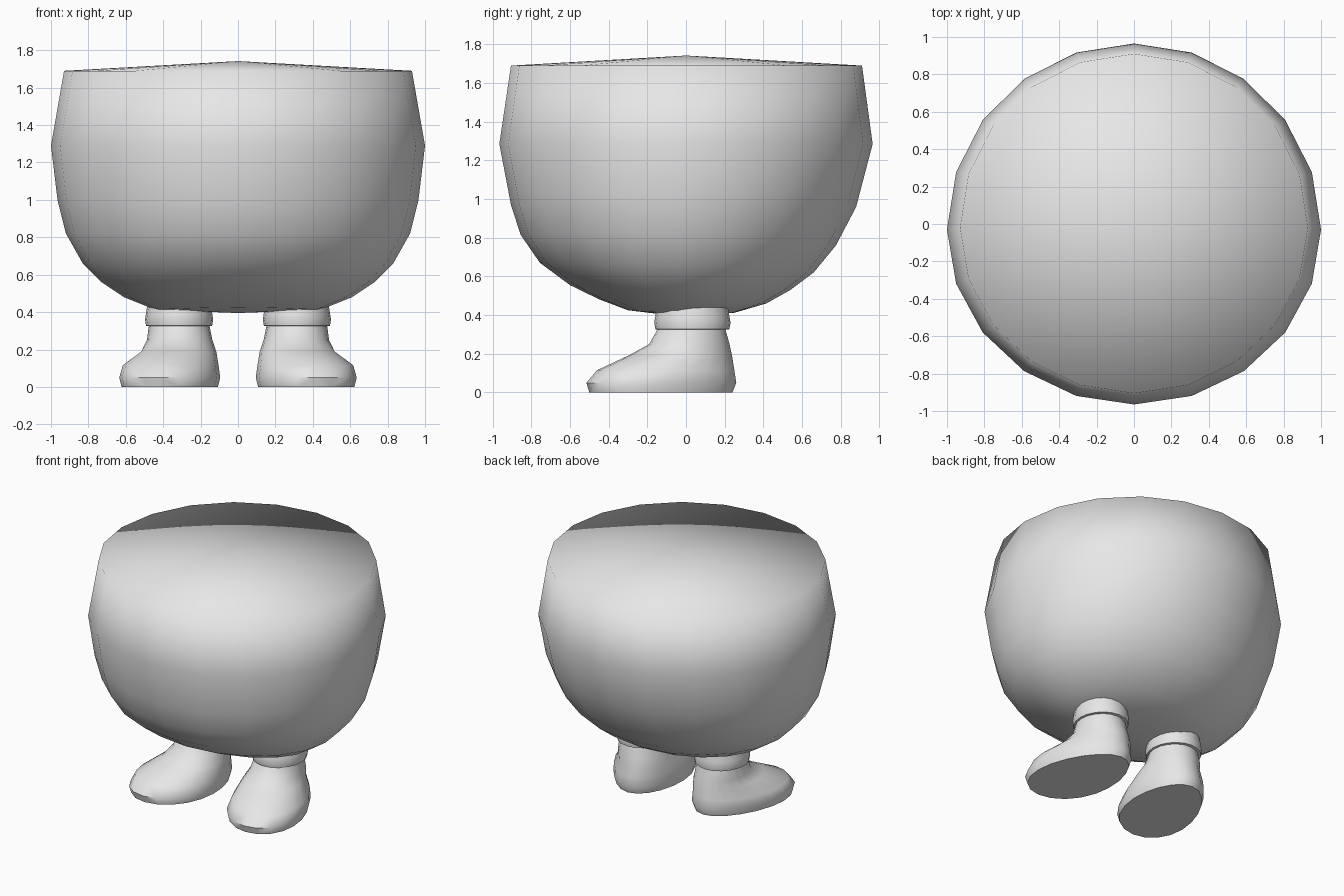
import bpy, bmesh, math

if "Cube" in bpy.data.objects:
    bpy.data.objects.remove(bpy.data.objects["Cube"])

grey = bpy.data.materials.new("light grey")
grey.diffuse_color = (0.8, 0.8, 0.8, 1)
grey.use_nodes = True
grey.node_tree.nodes["Principled BSDF"].inputs["Base Color"].default_value = grey.diffuse_color


def loft(name, rings, bottom=None, top=None, angle=None):
    """Skin stacked rings of points (bottom to top); close ends with a pole or a flat face."""
    bm = bmesh.new()
    loops = [[bm.verts.new(p) for p in ring] for ring in rings]
    n = len(loops[0])
    for low, high in zip(loops, loops[1:]):
        for i in range(n):
            j = (i + 1) % n
            bm.faces.new((low[i], low[j], high[j], high[i]))
    for loop, pole in ((loops[0], bottom), (loops[-1], top)):
        if pole:
            tip = bm.verts.new(pole)
            for i in range(n):
                bm.faces.new((loop[i], loop[(i + 1) % n], tip))
        else:
            bm.faces.new(loop)
    bmesh.ops.recalc_face_normals(bm, faces=bm.faces)
    mesh = bpy.data.meshes.new(name)
    bm.to_mesh(mesh)
    bm.free()
    mesh.materials.append(grey)
    obj = bpy.data.objects.new(name, mesh)
    bpy.context.collection.objects.link(obj)
    if angle is None:
        mesh.shade_smooth()
    else:
        bpy.ops.object.select_all(action='DESELECT')
        obj.select_set(True)
        bpy.context.view_layer.objects.active = obj
        bpy.ops.object.shade_smooth_by_angle(angle=math.radians(angle))
    return obj


def body_ring(rx, z_side, y_front, z_front, y_back, z_back, yc):
    """Ring with its own depth and height at the front, sides and back."""
    pts = []
    for k in range(20):
        a = math.tau * k / 20
        c, s = math.cos(a), math.sin(a)
        y_end, z_end = (y_back, z_back) if s > 0 else (y_front, z_front)
        pts.append((rx * c, yc + (y_end - yc) * abs(s), z_side + (z_end - z_side) * s * s))
    return pts


# Round body: soft all over, with a shallow cone on top
body = [
    (0.44, 0.412, -0.30, 0.425, 0.25, 0.412, -0.04),
    (0.61, 0.48, -0.45, 0.482, 0.415, 0.46, -0.03),
    (0.73, 0.56, -0.60, 0.555, 0.54, 0.53, -0.03),
    (0.83, 0.66, -0.755, 0.67, 0.66, 0.62, -0.03),
    (0.92, 0.82, -0.855, 0.815, 0.775, 0.76, -0.03),
    (0.965, 1.00, -0.905, 0.97, 0.88, 0.96, -0.03),
    (1.0, 1.29, -0.965, 1.285, 0.965, 1.285, -0.03),
    (0.93, 1.69, -0.905, 1.69, 0.91, 1.69, -0.02),
]
loft("body", [body_ring(*r) for r in body], (0, -0.05, 0.395), (0, 0, 1.742))

# Boots: z, toe y, heel y, half width, centre x, toe flare
boot = [
    (0.0, -0.50, 0.24, 0.25, 0.335, 0.15),
    (0.05, -0.515, 0.26, 0.262, 0.335, 0.15),
    (0.115, -0.46, 0.25, 0.25, 0.335, 0.13),
    (0.19, -0.30, 0.238, 0.20, 0.312, 0.06),
    (0.25, -0.19, 0.225, 0.175, 0.312, 0.0),
    (0.34, -0.14, 0.20, 0.16, 0.315, 0.0),
]
# Ankle cuffs: z, radius
cuff = [(0.325, 0.165), (0.327, 0.182), (0.36, 0.188), (0.39, 0.183), (0.44, 0.175)]


def boot_ring(side, z, toe, heel, w, cx, flare):
    pts = []
    yc, ry = (toe + heel) / 2, (heel - toe) / 2
    for k in range(20):
        a = math.tau * k / 20
        c, s = math.cos(a), math.sin(a)
        y = yc + ry * s
        # wider towards the toe, and splayed outwards
        x = cx + w * c * (1 - flare * s) - 0.14 * (y - 0.03) * min(1, flare * 8)
        pts.append((side * x, y, z))
    return pts


def cuff_ring(side, z, r):
    return [(side * 0.315 + r * 0.97 * math.cos(math.tau * k / 20),
             0.033 + r * 1.05 * math.sin(math.tau * k / 20), z) for k in range(20)]


for side, label in ((-1, "left"), (1, "right")):
    loft(label + "_boot", [boot_ring(side, *r) for r in boot], angle=50)
    loft(label + "_cuff", [cuff_ring(side, *r) for r in cuff], angle=50)
